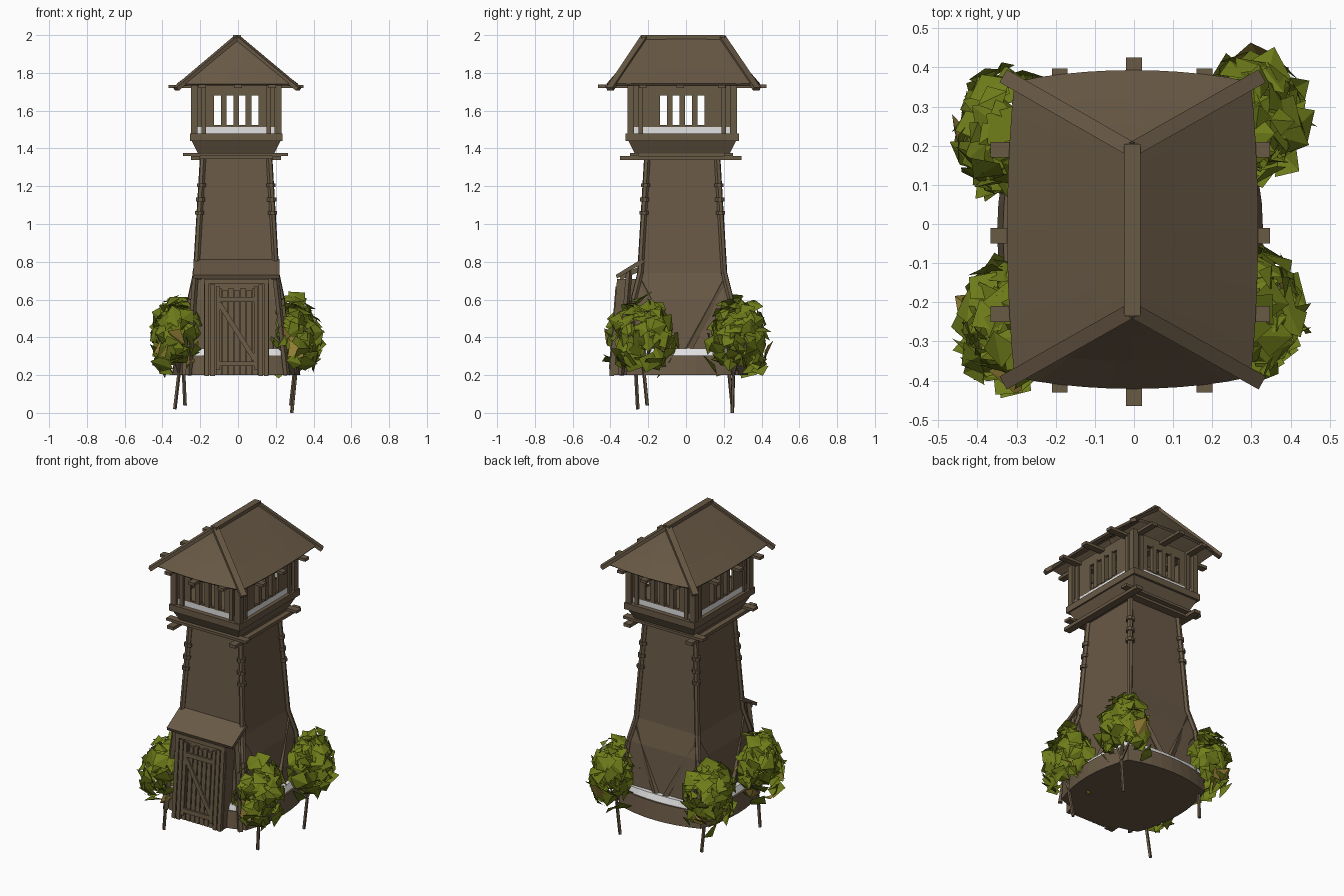
import bpy, bmesh, math, random
from mathutils import Vector as V

if "Cube" in bpy.data.objects:
    bpy.data.objects.remove(bpy.data.objects["Cube"])

random.seed(7)
CX, CY = -0.01, -0.02      # tower axis


def material(name, r, g, b):
    m = bpy.data.materials.new(name)
    m.diffuse_color = (r, g, b, 1)
    m.use_nodes = True
    m.node_tree.nodes["Principled BSDF"].inputs["Base Color"].default_value = m.diffuse_color
    return m


WOOD = material("brown_wood", 0.14, 0.1, 0.06)
PALE = material("pale_plaster", 0.75, 0.75, 0.76)
LEAF = material("green_leaf", 0.16, 0.205, 0.01)
DRY = material("yellow_leaf", 0.32, 0.23, 0.04)


def finish(name, bm, *mats):
    me = bpy.data.meshes.new(name)
    bm.to_mesh(me)
    bm.free()
    ob = bpy.data.objects.new(name, me)
    bpy.context.collection.objects.link(ob)
    for m in mats:
        me.materials.append(m)
    return ob


def prism(bm, rings):
    """Skin closed rings of equal length and cap both ends."""
    vs = [[bm.verts.new(p) for p in r] for r in rings]
    n = len(vs[0])
    for a, b in zip(vs, vs[1:]):
        for i in range(n):
            j = (i + 1) % n
            bm.faces.new((a[i], a[j], b[j], b[i]))
    bm.faces.new(vs[0][::-1])
    bm.faces.new(vs[-1])


def beam(bm, p, q, w, h, sides=4):
    """Bar from p to q; w is across, h is the remaining direction."""
    p, q = V(p), V(q)
    d = (q - p).normalized()
    s = d.cross(V((0, 0, 1)))
    s = s.normalized() if s.length > 1e-3 else V((1, 0, 0))
    u = s.cross(d)
    k = math.sqrt(2) if sides == 4 else 1
    ring = [s * w / 2 * k * math.cos(a) + u * h / 2 * k * math.sin(a)
            for a in (math.pi / sides + 2 * math.pi * i / sides for i in range(sides))]
    prism(bm, [[p + r for r in ring], [q + r for r in ring]])


def box(bm, x0, x1, y0, y1, z0, z1):
    prism(bm, [[(x0, y0, z), (x1, y0, z), (x1, y1, z), (x0, y1, z)] for z in (z0, z1)])


def ring(hx, hy, z, bow=0.0, n=1):
    """Rectangle around the axis whose sides bulge outwards by bow."""
    c = [V((-hx, -hy, 0)), V((hx, -hy, 0)), V((hx, hy, 0)), V((-hx, hy, 0))]
    out = []
    for k in range(4):
        a, b = c[k], c[(k + 1) % 4]
        nrm = (b - a).cross(V((0, 0, 1))).normalized()
        for i in range(n):
            t = i / n
            out.append(a.lerp(b, t) + nrm * bow * 4 * t * (1 - t) + V((CX, CY, z)))
    return out


def loft(name, mat, *rings):
    bm = bmesh.new()
    prism(bm, rings)
    return finish(name, bm, mat)


# Plinth, pale strip, flared tower body, bracket under the cabin
loft("plinth", WOOD, ring(.285, .295, .2, .055, 8), ring(.28, .29, .305, .045, 8))
loft("plinth_strip", PALE, ring(.278, .288, .305, .035, 8), ring(.275, .285, .34, .022, 8))
PROFILE = [(.27, .28, .33), (.242, .257, .6), (.212, .222, .74), (.175, .185, 1.36)]
loft("tower_body", WOOD, *[ring(*p) for p in PROFILE])
loft("cabin_bracket", WOOD, ring(.2, .25, 1.37), ring(.235, .285, 1.44))
loft("cabin_sill", WOOD, ring(.245, .3, 1.44), ring(.245, .3, 1.48))
loft("cabin_strip", PALE, ring(.222, .27, 1.48), ring(.222, .27, 1.514))
loft("cabin_floor", WOOD, ring(.221, .269, 1.512), ring(.221, .269, 1.518))

# Corner posts following the flare, with rope bands and low V braces
bm, bands, braces = bmesh.new(), bmesh.new(), bmesh.new()
for sx in (-1, 1):
    for sy in (-1, 1):
        pts = [V((CX + sx * a, CY + sy * b, z)) for a, b, z in PROFILE]
        for p, q in zip(pts, pts[1:]):
            beam(bm, p, q, .034, .034, 6)
        for z in (1.06, 1.13, 1.205):
            c = pts[2].lerp(pts[3], (z - .74) / .62)
            beam(bands, c - V((0, 0, .01)), c + V((0, 0, .01)), .052, .052, 8)
        top, low = pts[2], pts[0].z
        beam(braces, top - V((0, 0, .05)), (CX + sx * .275, CY + sy * .03, low), .03, .03)
        if sy > 0:
            beam(braces, top - V((0, 0, .05)), (CX + sx * .03, CY + .285, low), .03, .03)
finish("corner_posts", bm, WOOD)
finish("post_bands", bands, WOOD)
finish("low_braces", braces, WOOD)

# Crossed platform beams below the cabin
bm = bmesh.new()
for y in (-.275, .225):
    beam(bm, (-.29, y, 1.368), (.265, y, 1.368), .045, .016)
for x in (-.225, .205):
    beam(bm, (x, -.35, 1.35), (x, .295, 1.35), .045, .02)
box(bm, -.215, .195, -.26, .215, 1.345, 1.372)
finish("platform_beams", bm, WOOD)

# Cabin walls with barred openings on all four sides
bm = bmesh.new()
for axis, hw, off in ((0, .222, .27), (1, .27, .222)):
    c, o = (CX, CY) if axis == 0 else (CY, CX)
    for s in (-1, 1):
        def panel(a0, a1, z0, z1, t=.012, out=0.0):
            p0, p1 = sorted((o + s * (off - t + out), o + s * (off + out)))
            if axis == 0:
                box(bm, c + a0, c + a1, p0, p1, z0, z1)
            else:
                box(bm, p0, p1, c + a0, c + a1, z0, z1)
        panel(-hw, hw, 1.68, 1.74)
        panel(-hw, hw, 1.512, 1.523)
        for e in (-1, 1):
            panel(*sorted((e * .118, e * hw)), 1.515, 1.69)
            panel(e * (hw - .05) - .012, e * (hw - .05) + .012, 1.48, 1.735, .025, .012)
        for k in (-1, 0, 1):
            panel(k * .066 - .015, k * .066 + .015, 1.515, 1.69, .03, .004)
finish("cabin_walls", bm, WOOD)

bm = bmesh.new()
for sx in (-1, 1):
    for sy in (-1, 1):
        x, y = CX + sx * .222, CY + sy * .272
        beam(bm, (x, y, 1.47), (x, y, 1.74), .036, .036)
finish("cabin_posts", bm, WOOD)

# Eave beams poking out under the roof
bm = bmesh.new()
for y in (.19, -.03, -.23):
    beam(bm, (-.367, y, 1.728), (.347, y, 1.728), .04, .018)
for x, a, b in ((-.19, -.43, .397), (0, -.465, .425), (.18, -.43, .397)):
    beam(bm, (x, a, 1.73), (x, b, 1.73), .04, .018)
finish("eave_beams", bm, WOOD)

# Hipped roof with bowed eaves
R0, R1 = V((-.005, -.22, 1.988)), V((-.005, .19, 1.988))
corners = [V((-.302, -.388, 1.737)), V((.295, -.388, 1.737)), V((.295, .36, 1.737)), V((-.302, .36, 1.737))]
tops = [(R0, R0), (R0, R1), (R1, R1), (R1, R0)]
bm = bmesh.new()
N, M = 10, 3
for k in range(4):
    a, b = corners[k], corners[(k + 1) % 4]
    nrm = (b - a).cross(V((0, 0, 1))).normalized()
    bow = (.028, .018)[k % 2]
    g = [[bm.verts.new(tops[k][0].lerp(tops[k][1], i / N).lerp(a.lerp(b, i / N), j / M)
          + nrm * bow * (j / M) ** 2 * 4 * (i / N) * (1 - i / N)) for i in range(N + 1)] for j in range(M + 1)]
    for j in range(M):
        for i in range(N):
            bm.faces.new((g[j + 1][i], g[j + 1][i + 1], g[j][i + 1], g[j][i]))
bmesh.ops.remove_doubles(bm, verts=bm.verts, dist=1e-4)
bmesh.ops.dissolve_degenerate(bm, edges=bm.edges, dist=1e-4)
roof = finish("roof", bm, WOOD)
mod = roof.modifiers.new("thickness", 'SOLIDIFY')
mod.thickness, mod.offset = .014, 0

bm = bmesh.new()
beam(bm, R0 - V((0, .015, 0)), R1 + V((0, .015, 0)), .042, .024)
for c, r in zip(corners, (R0, R0, R1, R1)):
    beam(bm, r, c + (c - r) * .09, .038, .022)
finish("ridge_and_hips", bm, WOOD)

# Porch box and door, leaning slightly out towards the foot
porch, door = bmesh.new(), bmesh.new()
box(porch, -.18, .165, -.345, -.2, .2, .71)
for x in (-.165, -.135, .12, .15):
    box(porch, x - .012, x + .012, -.365, -.34, .195, .70 - .02 * (abs(x) < .14))
box(porch, -.18, .165, -.365, -.34, .685, .71)
for i in range(7):
    x = -.1 + i * .0315
    box(door, x - .013, x + .013, -.36, -.34, .2, .66 - .01 * (i % 2))
for z in (.26, .6):
    box(door, -.115, .105, -.37, -.355, z - .013, z + .013)
for x in (-.105, .095):
    box(door, x - .011, x + .011, -.37, -.355, .23, .67)
beam(door, (-.1, -.363, .58), (.09, -.363, .28), .014, .025)
for name, b in (("porch", porch), ("door", door)):
    for v in b.verts:
        if v.co.y < -.3:
            v.co.y -= (.71 - v.co.z) * .08
    finish(name, b, WOOD)

# Lean-to roof and slanted props
bm = bmesh.new()
prism(bm, [[(x, -.215, .80), (x, -.235, .815), (x, -.372, .73), (x, -.365, .712)] for x in (-.235, .22)])
for x in (-.205, .19):
    beam(bm, (x, -.25, .76), (x, -.35, .715), .025, .025)
finish("porch_roof", bm, WOOD)

bm = bmesh.new()
for x0, x1 in ((-.222, -.262), (.195, .258)):
    beam(bm, (x0, -.30, .76), (x1, -.345, .2), .024, .024)
finish("porch_props", bm, WOOD)

# Corner bushes: hollow domes of loose leaf cards on thin bent trunks
BUSHES = [((-.315, -.255, .40), (-.335, -.255, .02)), ((-.32, .23, .40), (-.28, .245, .04)),
          ((.30, .275, .39), (.285, .245, 0)), ((.295, -.22, .40), (.28, -.205, .04))]
leaves, trunks = bmesh.new(), bmesh.new()
for c, foot in BUSHES:
    c, foot = V(c), V(foot)
    knee = foot.lerp(c, .5) + V((.012, -.01, 0))
    beam(trunks, foot, knee, .02, .02, 5)
    beam(trunks, knee, c + V((0, 0, .05)), .016, .016, 5)
    for k in range(4):
        a = k * math.pi / 2 + .6
        beam(trunks, knee, c + V((.09 * math.cos(a), .1 * math.sin(a), .08)), .01, .01, 4)
    for i in range(125):
        h = 1 - 1.8 * (i + .5) / 125
        a = i * 2.39996 + random.uniform(-.2, .2)
        r = math.sqrt(1 - h * h)
        if h < 0:
            r = max(r, .88)
        d = V((r * math.cos(a), r * math.sin(a), h))
        p = c + V((d.x * .132, d.y * .165, d.z * .215)) * random.uniform(.72, 1.05)
        nrm = (d + V([random.uniform(-.6, .6) for _ in range(3)])).normalized()
        u = nrm.orthogonal().normalized()
        w = nrm.cross(u)
        t0, s = random.uniform(0, 6.28), random.uniform(.036, .064)
        quad = [p + (u * math.cos(t0 + k * math.pi / 2) + w * math.sin(t0 + k * math.pi / 2)) * s
                - nrm * (.014 if k % 2 else 0) for k in range(4)]
        q = [leaves.verts.new((v.x, v.y, max(v.z, .14))) for v in quad]
        dry = 1 if h < .3 and random.random() < .07 else 0
        for tri in ((0, 1, 2), (0, 2, 3)):
            leaves.faces.new([q[k] for k in tri]).material_index = dry
finish("bush_leaves", leaves, LEAF, DRY)
finish("bush_trunks", trunks, WOOD)

# Make outward normals consistent on the closed wooden parts
for ob in bpy.context.scene.objects:
    if ob.name not in ("bush_leaves", "roof"):
        b = bmesh.new()
        b.from_mesh(ob.data)
        bmesh.ops.recalc_face_normals(b, faces=b.faces)
        b.to_mesh(ob.data)
        b.free()
